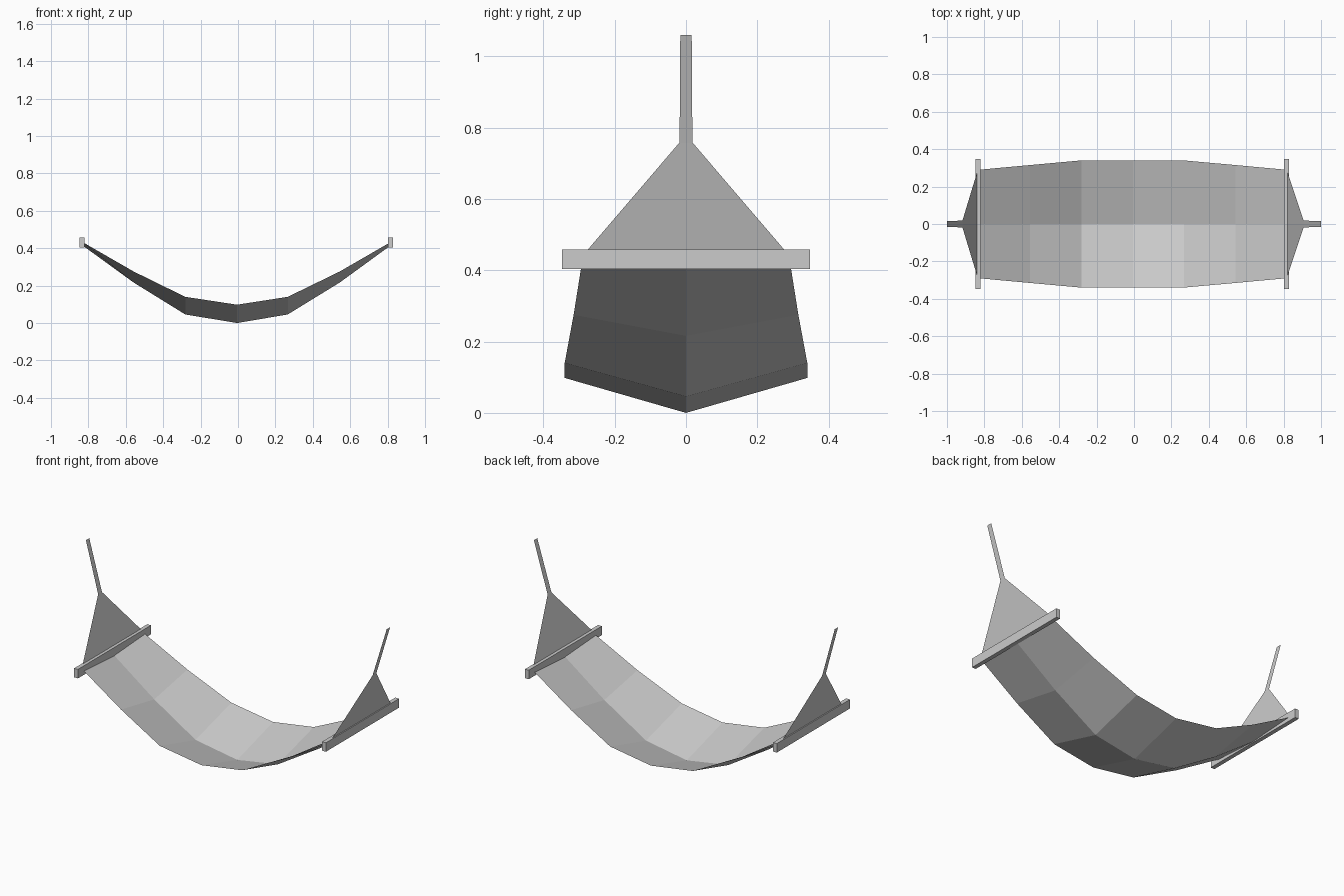
import bpy

if "Cube" in bpy.data.objects:
    bpy.data.objects.remove(bpy.data.objects["Cube"])


def make_object(name, verts, faces):
    mesh = bpy.data.meshes.new(name)
    mesh.from_pydata(verts, [], faces)
    mesh.update()
    obj = bpy.data.objects.new(name, mesh)
    bpy.context.collection.objects.link(obj)
    return obj


def loft(name, rows):
    """Flat-faced sheet through rows of points that have equal length."""
    n = len(rows[0])
    verts = [p for row in rows for p in row]
    faces = [(i * n + j, (i + 1) * n + j, (i + 1) * n + j + 1, i * n + j + 1)
             for i in range(len(rows) - 1) for j in range(n - 1)]
    return make_object(name, verts, faces)


# Sagging cloth: x, half width, edge height, centre height
stations = [(-0.83, 0.29, 0.432, 0.414), (-0.557, 0.315, 0.275, 0.216),
            (-0.282, 0.34, 0.14, 0.046), (-0.005, 0.34, 0.098, 0.0),
            (0.266, 0.34, 0.14, 0.046), (0.543, 0.315, 0.275, 0.216),
            (0.815, 0.29, 0.432, 0.414)]
loft("hammock_cloth", [[(x, -w, e), (x, 0, c), (x, w, e)]
                       for x, w, e, c in stations])

# Spreader bar and hanging ropes at each end
for side, bar_x, knot_x, tip_x in (("left", -0.834, -0.917, -1.0),
                                   ("right", 0.815, 0.907, 1.0)):
    bpy.ops.mesh.primitive_cube_add(size=1, location=(bar_x, 0, 0.431))
    bar = bpy.context.object
    bar.name = side + "_spreader_bar"
    bar.scale = (0.025, 0.694, 0.054)

    # Triangular fan of cords, then the single narrow rope
    fan = [(bar_x, 0.293, 0.437), (knot_x, 0.019, 0.757)]
    rope = [(knot_x, 0.018, 0.757), (tip_x, 0.016, 1.06)]
    for part, profile in (("_rope_fan", fan), ("_hanging_rope", rope)):
        loft(side + part, [[(x, -w, z), (x, w, z)] for x, w, z in profile])
